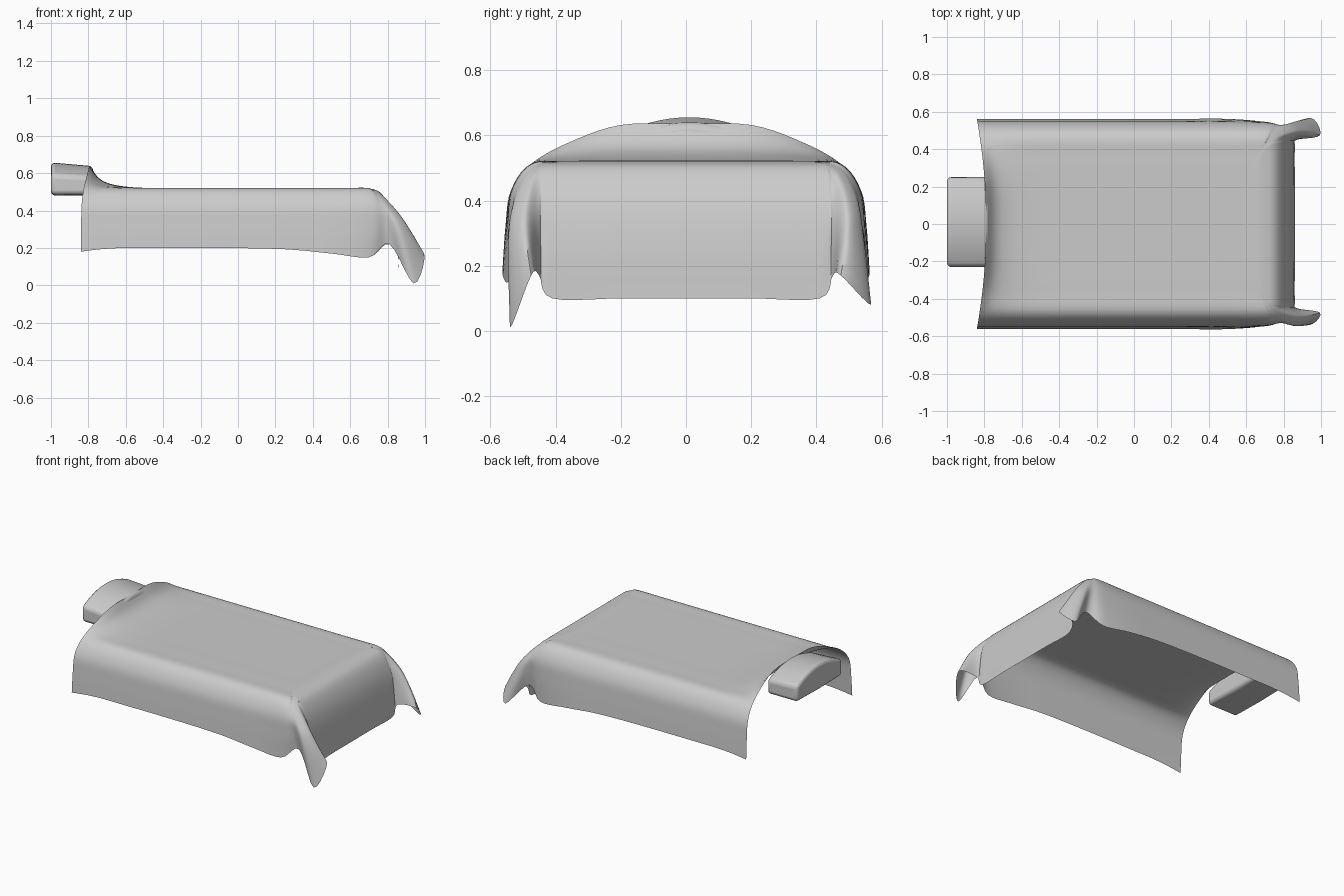
import bpy, bmesh
from mathutils import Vector as V

if "Cube" in bpy.data.objects:
    bpy.data.objects.remove(bpy.data.objects["Cube"])

TOP = 0.52


def catmull(pts, n):
    """Smooth curve through the points, n steps per span."""
    e = [2 * pts[0] - pts[1]] + pts + [2 * pts[-1] - pts[-2]]
    out = []
    for i in range(1, len(e) - 2):
        a, b, c, d = e[i - 1:i + 3]
        for k in range(n):
            t = k / n
            out.append(0.5 * (2 * b + (c - a) * t + (2 * a - 5 * b + 4 * c - d) * t * t
                              + (3 * b - a - 3 * c + d) * t ** 3))
    return out + [pts[-1]]


def side_column(x, lift, hem, flare):
    """Spine-to-hem profile on the long side."""
    yz = [(0, TOP + lift), (.2, TOP + lift * .97), (.36, TOP + .5 * lift), (.475, .512),
          (.537, .43), (.553, .32), (.562, hem)]
    return [V((x - flare * (y / .56) ** 2, y, z)) for y, z in yz]


def foot_column(inner, outer):
    """Profile fanning from the spine over the foot end."""
    start, end = V((.5, 0, TOP)), V((*inner, TOP))
    return [start, start.lerp(end, .5), end] + [V(p) for p in outer]


def half_columns(tip):
    cols = [side_column(*c) for c in (
        (-.79, .115, .18, .05), (-.745, .055, .188, .035), (-.69, .025, .195, .02),
        (-.6, .008, .2, .005), (-.45, 0, .2, 0), (-.1, 0, .2, 0), (.25, 0, .193, 0),
        (.5, 0, .17, 0))]
    # Corner flap folds from side to foot
    cols += [foot_column(*c) for c in (
        ((.66, .37), [(.69, .475, .512), (.70, .535, .43), (.71, .545, .31), (.70, .545, .15)]),
        ((.67, .38), [(.73, .47, .502), (.77, .525, .42), (.79, .525, .33), (.81, .51, .22)]),
        ((.675, .38), [(.745, .462, .498), (.82, .52, .40), (.87, .545, .28), tip]),
        ((.68, .38), [(.755, .455, .495), (.86, .49, .385), (.93, .49, .28), (.995, .475, .17)]),
        ((.685, .375), [(.762, .44, .493), (.83, .45, .38), (.85, .45, .28), (.87, .45, .17)]))]
    # Foot panel
    for y in (.41, .2, 0):
        cols.append(foot_column((.69, y * .9), [(.765, y, .492), (.822, y * 1.02, .39),
                                               (.85, y * 1.02, .25), (.86, y, .10)]))
    return cols


def finish(bm, name, angle):
    mesh = bpy.data.meshes.new(name)
    bm.to_mesh(mesh)
    bm.free()
    ob = bpy.data.objects.new(name, mesh)
    bpy.context.collection.objects.link(ob)
    bpy.ops.object.select_all(action='DESELECT')
    ob.select_set(True)
    bpy.context.view_layer.objects.active = ob
    bpy.ops.object.shade_smooth_by_angle(angle=angle)
    return ob


# Draped blanket: loft of columns round the bed
back = half_columns((.945, .568, .08))
front = [[V((p.x, -p.y, p.z)) for p in c] for c in half_columns((.94, .54, .01))]
columns = back + front[-2::-1]
profiles = [catmull(c, 5) for c in columns]
rows = [catmull(list(r), 5) for r in zip(*profiles)]
bm = bmesh.new()
grid = [[bm.verts.new(p) for p in r] for r in rows]
for r0, r1 in zip(grid, grid[1:]):
    for i in range(len(r0) - 1):
        bm.faces.new((r0[i], r1[i], r1[i + 1], r0[i + 1]))
bmesh.ops.remove_doubles(bm, verts=bm.verts, dist=.0005)
bmesh.ops.recalc_face_normals(bm, faces=bm.faces)
if sum(f.normal.z * f.calc_area() for f in bm.faces) < 0:
    bmesh.ops.reverse_faces(bm, faces=bm.faces)
finish(bm, "blanket", 1.0)

# Pillow: arched cross-section extruded under the blanket's head edge
bm = bmesh.new()
N = 16
outline = [(-.23, .485)]
for i in range(N + 1):
    t = -1 + 2 * i / N
    outline.append((.01 + .24 * t, .657 - .065 * t * t))
outline += [(.25, .485), (.01, .48)]
face = bm.faces.new([bm.verts.new((-1, y, z)) for y, z in outline])
ext = bmesh.ops.extrude_face_region(bm, geom=[face])
for v in ext["geom"]:
    if isinstance(v, bmesh.types.BMVert):
        v.co.x = -.775
        v.co.z -= .02 * (v.co.z - .48) / .18
bmesh.ops.recalc_face_normals(bm, faces=bm.faces)
pillow = finish(bm, "pillow", 1.0)
bev = pillow.modifiers.new("soft_edges", 'BEVEL')
bev.width, bev.segments, bev.angle_limit = .022, 3, .6
